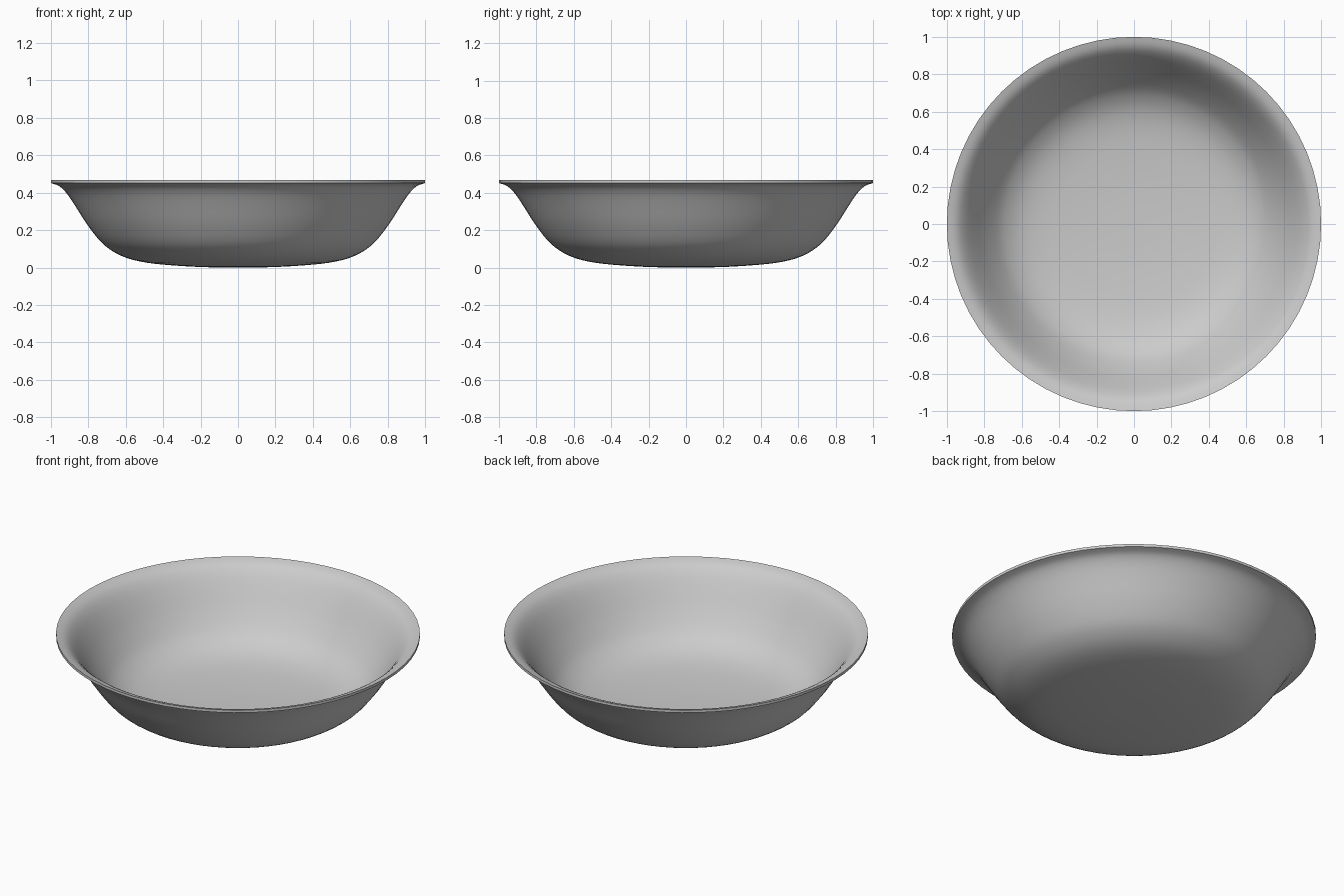
import bpy, bmesh, math
from mathutils import Vector

if "Cube" in bpy.data.objects:
    bpy.data.objects.remove(bpy.data.objects["Cube"])

SEGMENTS = 64
WALL = 0.016

# Outer profile (radius, height) from base centre to flared lip
KEYS = [(0, 0), (0.2, 0.003), (0.4, 0.016), (0.52, 0.032), (0.61, 0.057),
        (0.68, 0.094), (0.74, 0.145), (0.81, 0.236), (0.87, 0.330),
        (0.915, 0.396), (0.955, 0.435), (1.0, 0.452)]


def smooth_path(keys, steps=3):
    """Catmull-Rom curve through the key points."""
    p = [Vector(k) for k in keys]
    p = [2 * p[0] - p[1]] + p + [2 * p[-1] - p[-2]]
    out = []
    for a, b, c, d in zip(p, p[1:], p[2:], p[3:]):
        for i in range(steps):
            t = i / steps
            out.append(0.5 * (2 * b + (c - a) * t + (2 * a - 5 * b + 4 * c - d) * t ** 2
                              + (3 * b - a - 3 * c + d) * t ** 3))
    return out + [p[-2]]


# Inner profile: outer profile offset by the wall thickness
outer = smooth_path(KEYS)
inner = []
for i, pt in enumerate(outer):
    tan = (outer[min(i + 1, len(outer) - 1)] - outer[max(i - 1, 0)]).normalized()
    inner.append(pt + WALL * Vector((-tan.y, tan.x)))
inner[0].x = 0
inner[-1] = Vector((1.0, outer[-1].y + WALL))
profile = outer + inner[::-1]

# Bowl: revolve the closed wall profile
bm = bmesh.new()
verts = [bm.verts.new((q.x, 0, q.y)) for q in profile]
edges = [bm.edges.new(pair) for pair in zip(verts, verts[1:])]
bmesh.ops.spin(bm, geom=verts + edges, cent=(0, 0, 0), axis=(0, 0, 1),
               angle=2 * math.pi, steps=SEGMENTS, use_merge=True)
bmesh.ops.remove_doubles(bm, verts=bm.verts, dist=1e-4)
bmesh.ops.recalc_face_normals(bm, faces=bm.faces)
mesh = bpy.data.meshes.new("bowl")
bm.to_mesh(mesh)
bm.free()
bowl = bpy.data.objects.new("bowl", mesh)
bpy.context.collection.objects.link(bowl)

bpy.context.view_layer.objects.active = bowl
bowl.select_set(True)
bpy.ops.object.shade_smooth_by_angle(angle=math.radians(40))
